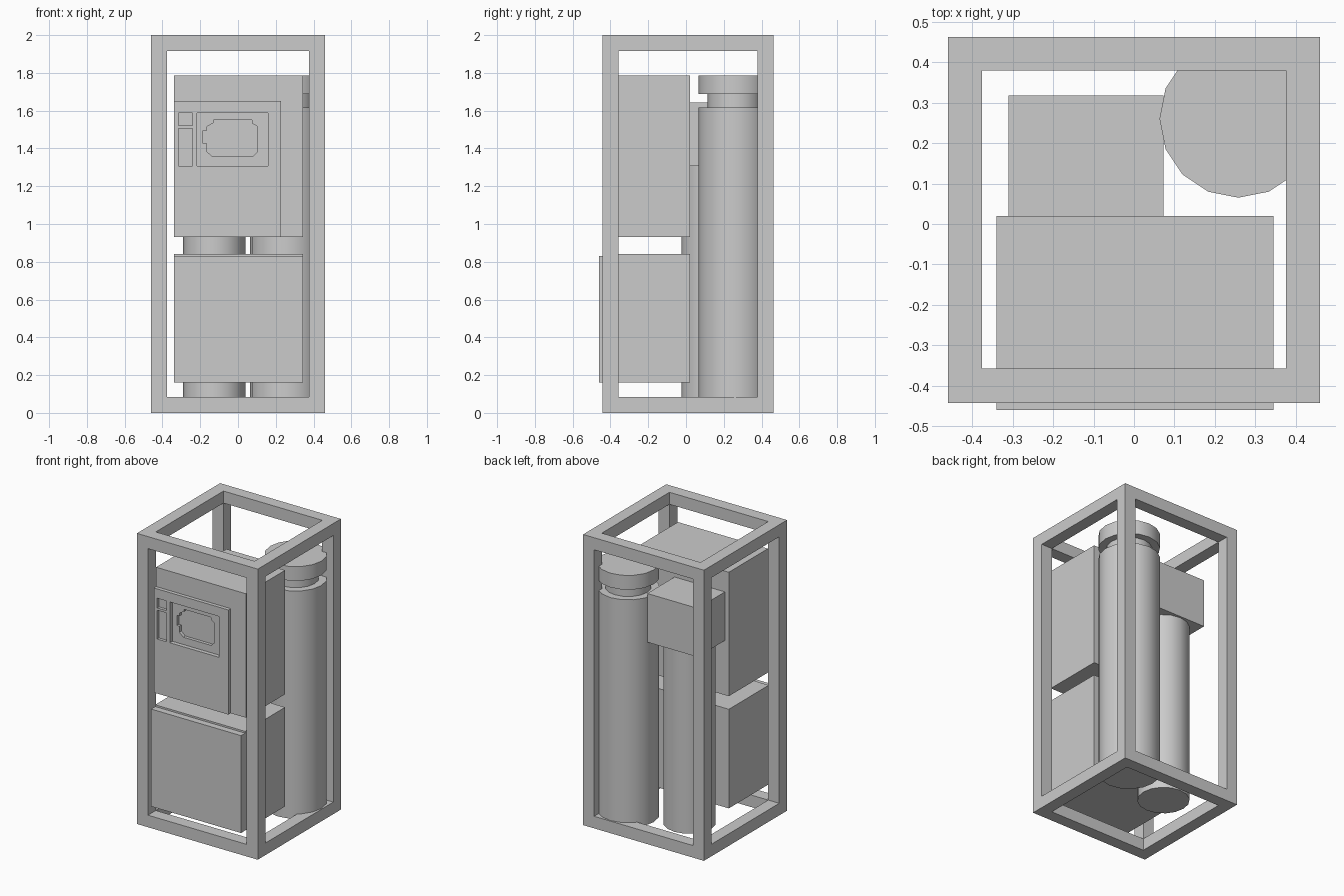
import bpy, math

if "Cube" in bpy.data.objects:
    bpy.data.objects.remove(bpy.data.objects["Cube"])


def prism(name, outline, y0, y1):
    """Extrude an (x, z) outline, listed counter-clockwise from the front, from y0 back to y1."""
    n = len(outline)
    verts = [(x, y, z) for y in (y0, y1) for x, z in outline]
    faces = [list(range(n)), list(range(2 * n - 1, n - 1, -1))]
    faces += [(i, i + n, (i + 1) % n + n, (i + 1) % n) for i in range(n)]
    mesh = bpy.data.meshes.new(name)
    mesh.from_pydata(verts, [], faces)
    ob = bpy.data.objects.new(name, mesh)
    bpy.context.collection.objects.link(ob)
    return ob


def box(name, x0, x1, y0, y1, z0, z1):
    return prism(name, [(x0, z0), (x1, z0), (x1, z1), (x0, z1)], y0, y1)


def cylinder(name, x, y, r, z0, z1):
    bpy.ops.mesh.primitive_cylinder_add(vertices=16, radius=r, depth=z1 - z0,
                                        location=(x, y, (z0 + z1) / 2))
    bpy.context.object.name = name
    bpy.ops.object.shade_smooth_by_angle(angle=math.radians(35))


def cut(targets, cutter):
    cutter.hide_render = True
    cutter.display_type = 'WIRE'
    for ob in targets:
        mod = ob.modifiers.new("cut", 'BOOLEAN')
        mod.operation = 'DIFFERENCE'
        mod.solver = 'EXACT'
        mod.object = cutter


# Open frame: a block with an opening cut through along each axis
frame = box("frame", -0.46, 0.46, -0.442, 0.462, 0, 2)
X, Y0, Y1, Z0, Z1 = 0.376, -0.357, 0.379, 0.083, 1.917
cut([frame], box("frame_cutter_x", -1, 1, Y0, Y1, Z0, Z1))
cut([frame], box("frame_cutter_y", -X, X, -1, 1, Z0, Z1))
cut([frame], box("frame_cutter_z", -X, X, Y0, Y1, -1, 3))

# Lower cabinet with door
box("lower_cabinet", -0.34, 0.345, -0.415, 0.02, 0.16, 0.842)
box("lower_door", -0.34, 0.345, -0.46, -0.415, 0.16, 0.83)

# Upper cabinet with control panel
upper = box("upper_cabinet", -0.34, 0.345, -0.405, 0.02, 0.932, 1.785)
panel = box("control_panel", -0.34, 0.228, -0.43, -0.405, 0.932, 1.652)

# Recesses: two label slots, display, and a deeper chamfered window inside the display
display = box("display_cutter", -0.218, 0.158, -0.6, -0.402, 1.307, 1.588)
slots = [box("slot_cutter_low", -0.314, -0.242, -0.6, -0.41, 1.307, 1.505),
         box("slot_cutter_high", -0.314, -0.242, -0.6, -0.41, 1.521, 1.588)]
window = prism("window_cutter", [
    (-0.135, 1.357), (0.077, 1.357), (0.1, 1.38), (0.1, 1.518), (0.075, 1.533),
    (0.075, 1.55), (-0.13, 1.55), (-0.13, 1.535), (-0.165, 1.515), (-0.165, 1.495),
    (-0.184, 1.495), (-0.184, 1.425), (-0.165, 1.425), (-0.165, 1.383)], -0.6, -0.38)
for c in slots:
    cut([panel], c)
for c in (display, window):
    cut([panel, upper], c)

# Large tank with neck and cap
cylinder("large_tank", 0.258, 0.26, 0.195, 0.05, 1.617)
cylinder("large_tank_neck", 0.258, 0.26, 0.145, 1.617, 1.687)
cylinder("large_tank_cap", 0.258, 0.26, 0.195, 1.687, 1.785)

# Small tank with square head
cylinder("small_tank", -0.125, 0.14, 0.165, 0.05, 1.307)
box("small_tank_head", -0.31, 0.073, 0.02, 0.317, 1.307, 1.642)
